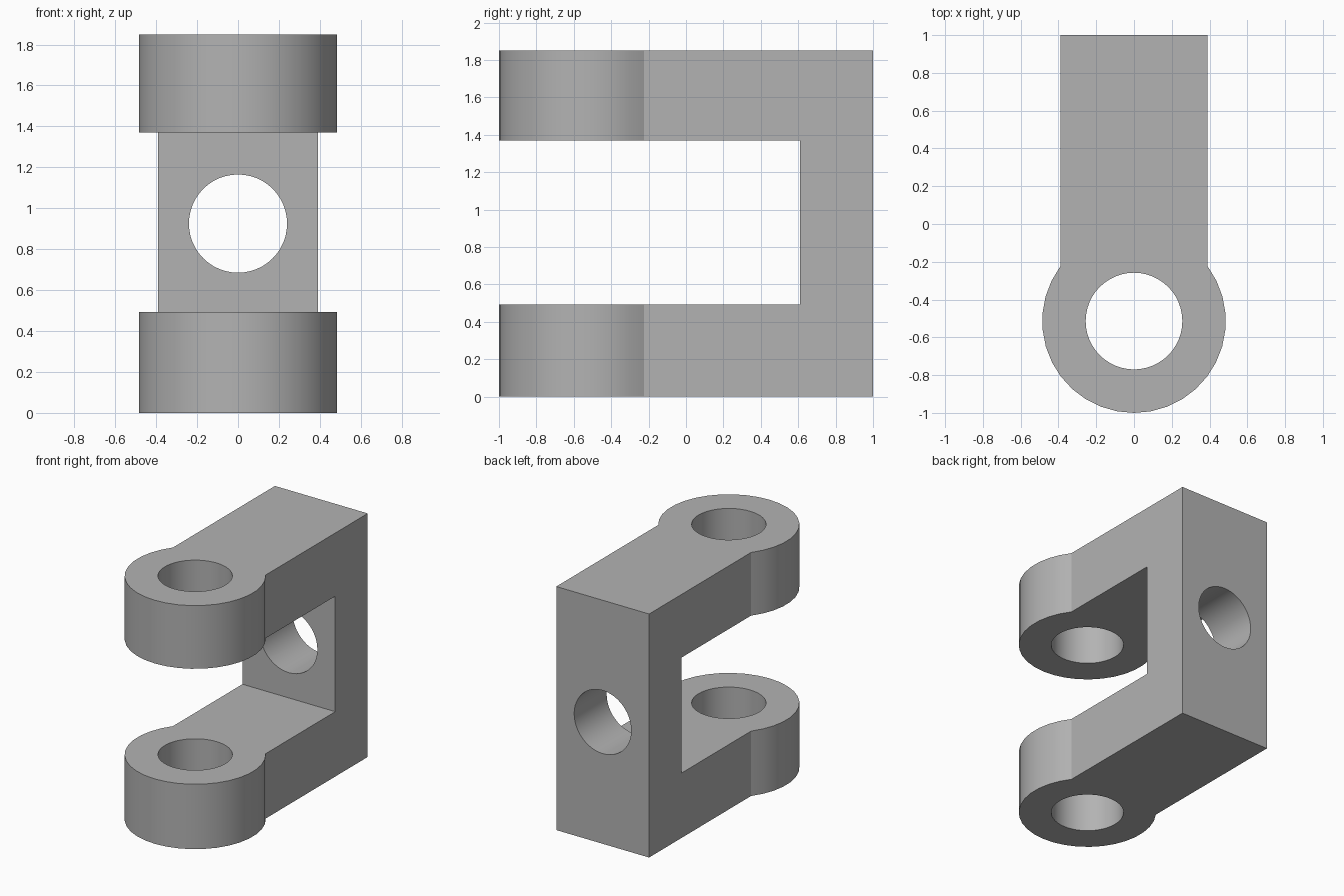
import bpy
import bmesh
from math import sin, cos, asin, pi, radians
from mathutils import Matrix

cube = bpy.data.objects.get("Cube")
if cube:
    bpy.data.objects.remove(cube, do_unlink=True)

HEIGHT, HALF_WIDTH = 1.85, 0.39
EYE_Y, EYE_RADIUS, PIN_RADIUS = -0.514, 0.486, 0.256

grey = bpy.data.materials.new("plain grey")
grey.use_nodes = True
colour = (0.45, 0.45, 0.45, 1)
grey.diffuse_color = colour
grey.node_tree.nodes["Principled BSDF"].inputs["Base Color"].default_value = colour


def add_object(name, bm):
    bmesh.ops.recalc_face_normals(bm, faces=bm.faces[:])
    mesh = bpy.data.meshes.new(name)
    bm.to_mesh(mesh)
    bm.free()
    mesh.materials.append(grey)
    obj = bpy.data.objects.new(name, mesh)
    bpy.context.collection.objects.link(obj)
    return obj


def cylinder(name, radius, depth, matrix):
    bm = bmesh.new()
    bmesh.ops.create_cone(bm, cap_ends=True, segments=48, radius1=radius,
                          radius2=radius, depth=depth, matrix=matrix)
    return add_object(name, bm)


# Keyhole outline: rounded eye at the front, straight shank to the back
start = asin(HALF_WIDTH / EYE_RADIUS)
steps = 24
angles = [start + (2 * pi - 2 * start) * i / steps for i in range(steps + 1)]
outline = [(EYE_RADIUS * sin(a), EYE_Y + EYE_RADIUS * cos(a)) for a in angles]
outline += [(-HALF_WIDTH, 1), (HALF_WIDTH, 1)]

bm = bmesh.new()
base = bm.faces.new([bm.verts.new((x, y, 0)) for x, y in outline])
top = bmesh.ops.extrude_face_region(bm, geom=[base])["geom"]
bmesh.ops.translate(bm, vec=(0, 0, HEIGHT),
                    verts=[v for v in top if isinstance(v, bmesh.types.BMVert)])
if base.is_valid and not any(f is not base and len(f.verts) == len(outline)
                             and f.calc_center_median().z < 0.01 for f in bm.faces):
    base.normal_flip()
clevis = add_object("clevis_bracket", bm)

# Slot between the two arms
bm = bmesh.new()
slot_bottom, slot_top, slot_back = 0.493, 1.37, 0.61
bmesh.ops.create_cube(bm, size=1, matrix=Matrix.Translation(
    (0, slot_back - 1, (slot_bottom + slot_top) / 2))
    @ Matrix.Diagonal((2, 2, slot_top - slot_bottom, 1)))
slot = add_object("slot_cutter", bm)

# Pin hole through both eyes, bolt hole through the back wall
pin = cylinder("pin_hole_cutter", PIN_RADIUS, 3,
               Matrix.Translation((0, EYE_Y, HEIGHT / 2)))
bolt = cylinder("bolt_hole_cutter", 0.24, 1,
                Matrix.Translation((0, 0.8, HEIGHT / 2)) @ Matrix.Rotation(pi / 2, 4, "X"))

bpy.ops.object.select_all(action="DESELECT")
bpy.context.view_layer.objects.active = clevis
clevis.select_set(True)
for cutter in (slot, pin, bolt):
    mod = clevis.modifiers.new(cutter.name, "BOOLEAN")
    mod.operation = "DIFFERENCE"
    mod.solver = "EXACT"
    mod.object = cutter
    bpy.ops.object.modifier_apply(modifier=mod.name)
    bpy.data.objects.remove(cutter, do_unlink=True)

bpy.ops.object.shade_smooth_by_angle(angle=radians(30))
